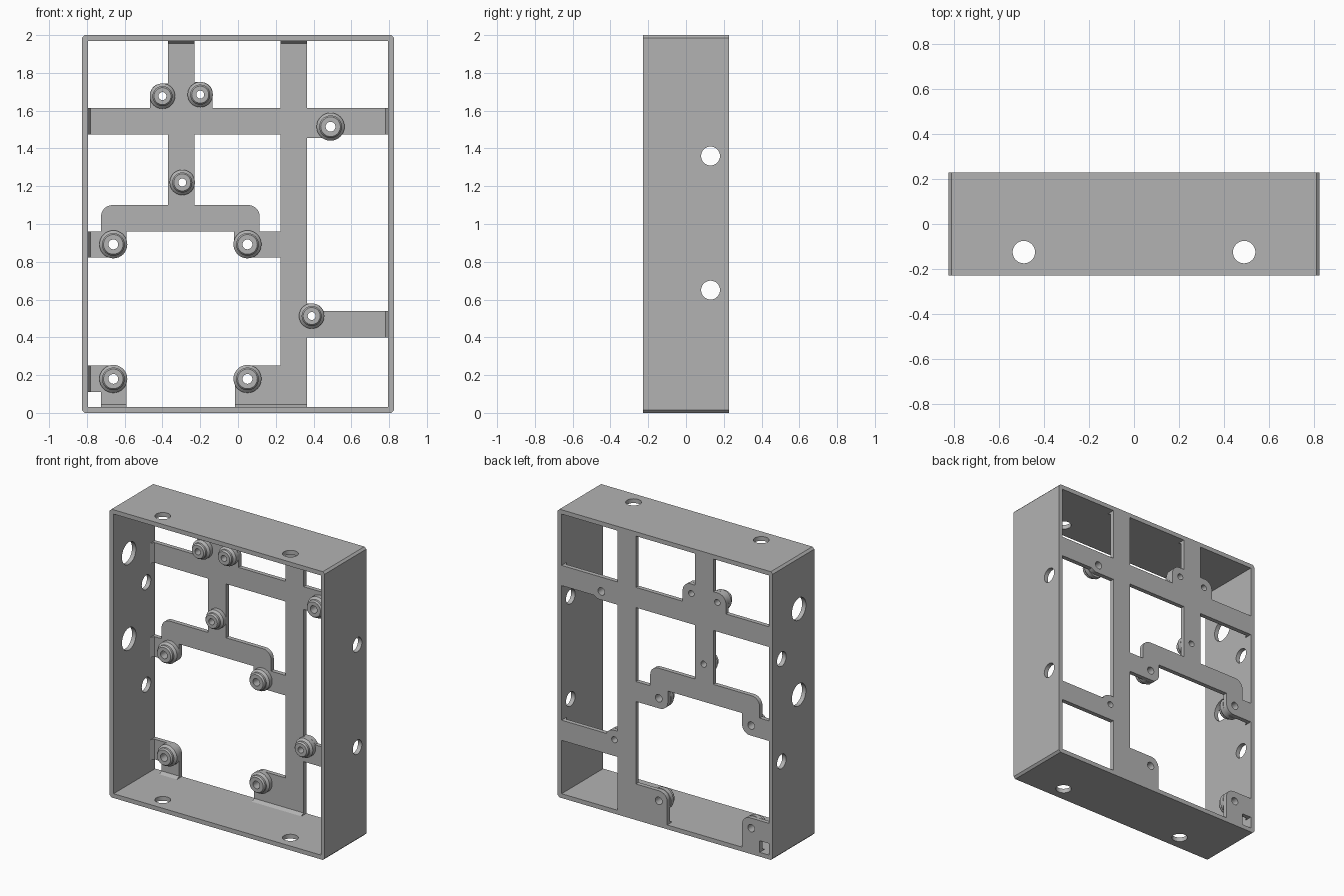
import bpy, bmesh, math
from mathutils import Vector

old = bpy.data.objects.get("Cube")
if old:
    bpy.data.objects.remove(old)

grey = bpy.data.materials.new("plain grey")
grey.use_nodes = True
colour = (0.45, 0.45, 0.45, 1)
grey.diffuse_color = colour
grey.node_tree.nodes["Principled BSDF"].inputs["Base Color"].default_value = colour

W, D, H, T = 0.825, 0.228, 2.0, 0.03      # half width, half depth, height, wall
IX, IZ = W - T, H - T                     # inner faces of the walls
PLATE = D - T                             # front face of the lattice
TAU = 2 * math.pi


def finish(name, bm):
    bmesh.ops.recalc_face_normals(bm, faces=bm.faces)
    mesh = bpy.data.meshes.new(name)
    bm.to_mesh(mesh)
    bm.free()
    mesh.materials.append(grey)
    ob = bpy.data.objects.new(name, mesh)
    bpy.context.scene.collection.objects.link(ob)
    return ob


def prism(name, pts, depth):
    """Extrude a closed outline of 3D points along a vector."""
    bm = bmesh.new()
    face = bm.faces.new([bm.verts.new(p) for p in pts])
    ext = bmesh.ops.extrude_face_region(bm, geom=[face])["geom"]
    verts = [v for v in ext if isinstance(v, bmesh.types.BMVert)]
    bmesh.ops.translate(bm, verts=verts, vec=depth)
    return finish(name, bm)


def plate(name, x0, x1, z0, z1, radii=(0, 0, 0, 0), y0=PLATE, y1=D, steps=8):
    """Rectangle with rounded corners: low-left, low-right, top-right, top-left."""
    pts = []
    corners = ((x0, z0, 1, 1), (x1, z0, -1, 1), (x1, z1, -1, -1), (x0, z1, 1, -1))
    for i, ((x, z, sx, sz), r) in enumerate(zip(corners, radii)):
        for k in range(steps + 1 if r else 1):
            a = math.pi + (i + k / steps) * math.pi / 2
            px = x + sx * r + r * math.cos(a) if r else x
            pz = z + sz * r + r * math.sin(a) if r else z
            pts.append((px, y0, pz))
    return prism(name, pts, (0, y1 - y0, 0))


def rod(centre, axis, r, length=0.2, sides=32):
    """Round cutter centred on a point."""
    axis = Vector(axis)
    u = axis.orthogonal().normalized()
    v = axis.cross(u)
    base = Vector(centre) - axis * length / 2
    ring = [base + r * (u * math.cos(TAU * k / sides) + v * math.sin(TAU * k / sides))
            for k in range(sides)]
    return prism("cutter", ring, axis * length)


def combine(ob, tools, op):
    """Boolean each tool into the object and remove the tool."""
    for tool in tools:
        mod = ob.modifiers.new("bool", 'BOOLEAN')
        mod.operation, mod.solver, mod.object = op, 'EXACT', tool
        dg = bpy.context.evaluated_depsgraph_get()
        mesh = bpy.data.meshes.new_from_object(ob.evaluated_get(dg))
        ob.modifiers.clear()
        ob.data = mesh
        bpy.data.objects.remove(tool)


def smooth(ob):
    bpy.ops.object.select_all(action='DESELECT')
    ob.select_set(True)
    bpy.context.view_layer.objects.active = ob
    bpy.ops.object.shade_smooth_by_angle(angle=math.radians(30))


# Outer frame with small chamfered corners
c = 0.014
outline = [(-W + c, 0), (W - c, 0), (W, c), (W, H - c),
           (W - c, H), (-W + c, H), (-W, H - c), (-W, c)]
frame = prism("outer_frame", [(x, -D, z) for x, z in outline], (0, 2 * D, 0))
cutters = [plate("cutter", -IX, IX, T, IZ, y0=-1, y1=1)]
for side in (-1, 1):
    cutters += [rod((side * W, 0.13, z), (1, 0, 0), 0.05) for z in (0.65, 1.36)]
    cutters += [rod((side * 0.49, -0.125, z), (0, 0, 1), 0.05) for z in (0, H)]
# Two large openings in one side wall only
cutters += [rod((-W, -0.06, z), (1, 0, 0), 0.077) for z in (1.04, 1.635)]
combine(frame, cutters, 'DIFFERENCE')
smooth(frame)

# Standoffs: x, z, radius, bore radius
small, large = (0.067, 0.021), (0.074, 0.026)
standoffs = [(-0.40, 1.677) + small, (-0.20, 1.685) + small, (0.49, 1.515) + large,
             (-0.295, 1.22) + small, (0.39, 0.513) + small]
standoffs += [(x, z) + large for x in (-0.66, 0.05) for z in (0.18, 0.892)]

# Back lattice: bars and rounded lugs merged to one plate
R = 0.06
lattice = plate("back_lattice", 0.225, 0.365, T, IZ)
bars = [
    (-0.37, -0.23, 1.0, IZ),                            # upper upright
    (-IX, IX, 1.474, 1.614),                            # long crossbar
    (-0.725, 0.115, 0.96, 1.10, (0, 0, R, R)),          # arched bar
    (-IX, -0.59, 0.822, 0.961, (0, R, 0, 0)),           # middle lugs
    (-0.02, 0.24, 0.822, 0.961, (R, 0, 0, 0)),
    (0.35, IX, 0.40, 0.54),                             # short crossbar
    (0.32, 0.456, 0.45, 0.578, (0, 0, R, 0)),
    (-0.725, -0.59, T, 0.25, (0, 0, R, 0)),             # bottom lugs
    (-IX, -0.65, 0.11, 0.25),
    (-0.015, 0.24, T, 0.25, (0, 0, 0, R)),
    (-0.466, -0.36, 1.60, 1.743, (0, 0, 0, R)),         # top lugs
    (-0.24, -0.134, 1.60, 1.751, (0, 0, R, 0)),
    (0.36, 0.564, 1.456, 1.589, (0, R, 0, 0)),
]
combine(lattice, [plate("bar", *b) for b in bars], 'UNION')
combine(lattice, [rod((x, D, z), (0, 1, 0), bore) for x, z, r, bore in standoffs],
        'DIFFERENCE')
smooth(lattice)

# Stepped standoffs, turned about their own bore
for n, (x, z, r, bore) in enumerate(standoffs):
    bm = bmesh.new()
    shape = [(bore, PLATE), (r, PLATE), (r, 0.168), (r - 0.014, 0.154),
             (r - 0.014, 0.14), (r - 0.022, 0.13), (bore, 0.13)]
    vs = [bm.verts.new((x + rad, y, z)) for rad, y in shape]
    es = [bm.edges.new((vs[i - 1], vs[i])) for i in range(len(vs))]
    bmesh.ops.spin(bm, geom=vs + es, cent=(x, 0, z), axis=(0, 1, 0),
                   angle=TAU, steps=32, use_merge=True)
    bmesh.ops.remove_doubles(bm, verts=bm.verts, dist=1e-5)
    smooth(finish(f"standoff_{n + 1}", bm))

# Wedge ribs where the bars meet the walls
A, B = 0.014, 0.025


def wedge(wall, inward, start, run):
    """Triangular rib on a wall point, running along a vector."""
    wall, inward = Vector(wall), Vector(inward)
    a = wall + Vector((0, PLATE, 0)) + start
    prism("bar_rib", [a, a + inward * A, a + Vector((0, -B, 0))], run)


for side, z0, z1 in ((-1, 1.474, 1.614), (1, 1.474, 1.614), (1, 0.40, 0.54),
                     (-1, 0.822, 0.961), (-1, 0.11, 0.25)):
    wedge((side * IX, 0, 0), (-side, 0, 0), Vector((0, 0, z0)), (0, 0, z1 - z0))
for z, up, x0, x1 in ((IZ, -1, -0.37, -0.23), (IZ, -1, 0.225, 0.365),
                      (T, 1, -0.725, -0.59), (T, 1, -0.015, 0.365)):
    wedge((0, 0, z), (0, 0, up), Vector((x0, 0, 0)), (x1 - x0, 0, 0))
